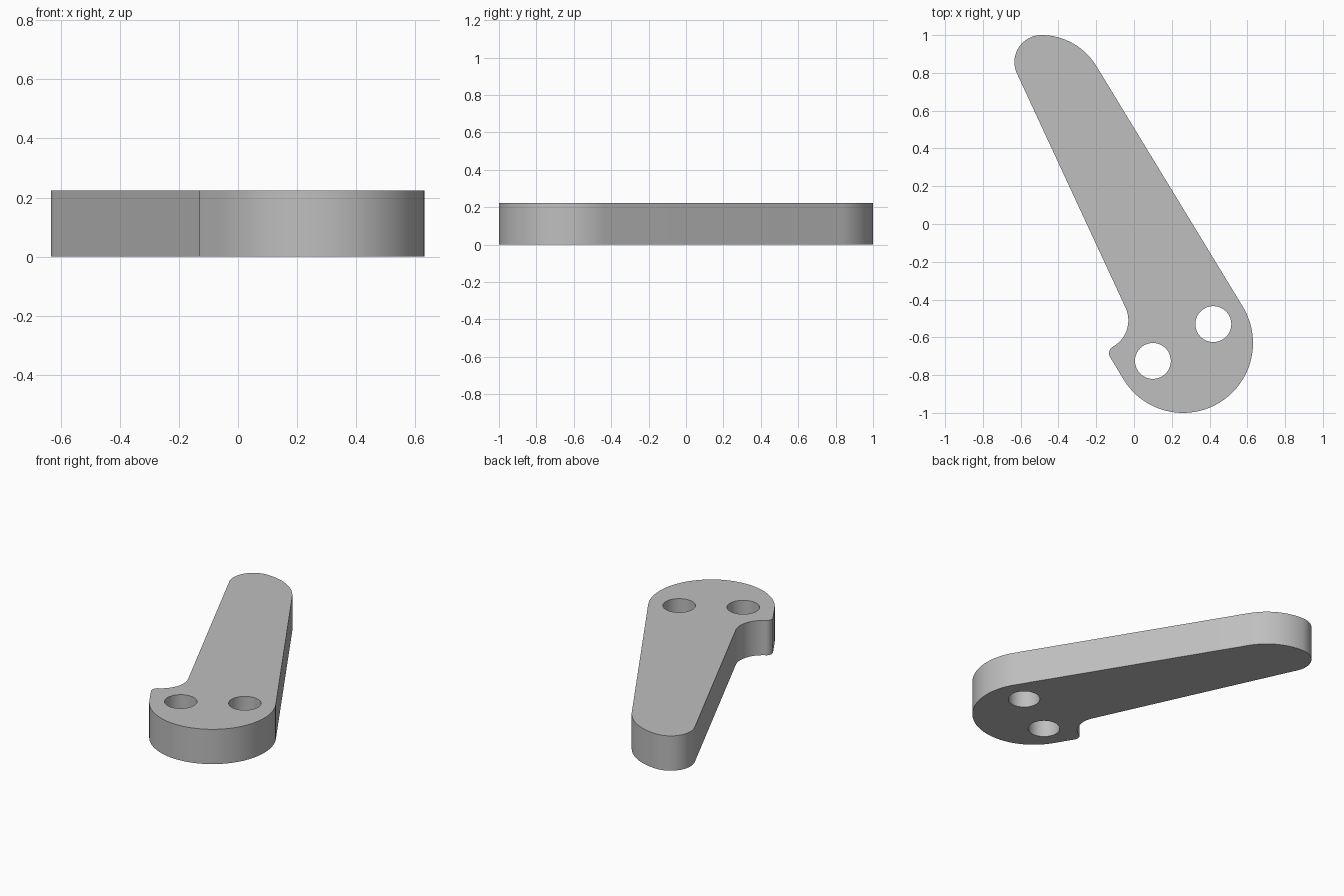
import bpy
import bmesh
from math import cos, sin, radians, ceil
from mathutils import Vector

cube = bpy.data.objects.get("Cube")
if cube:
    bpy.data.objects.remove(cube, do_unlink=True)

THICKNESS = 0.224


def arc(cx, cy, radius, start, end, step=4):
    """Points along an arc, angles in degrees."""
    n = max(6, ceil(abs(end - start) / step))
    angles = [radians(start + (end - start) * i / n) for i in range(n + 1)]
    return [(cx + radius * cos(a), cy + radius * sin(a)) for a in angles]


# Outline: tangent arcs joined by straight edges, counterclockwise
outline = (
    arc(0.26, -0.63, 0.37, -148.5, 31.5)        # round head
    + arc(-0.49, 0.66, 0.34, 31.5, 90)          # broad side of the tip
    + arc(-0.49, 0.857, 0.143, 90, 205)[1:]     # tight side of the tip
    + arc(-0.19, -0.51, 0.16, 25, -60)          # hooked notch
    + arc(-0.092, -0.684, 0.04, 120, 211.5)[1:] # rounded hook point
)

# Two pin holes through the head
holes = [arc(x, y, 0.095, 0, 360)[:-1] for x, y in ((0.10, -0.725), (0.42, -0.53))]

bm = bmesh.new()
edges = []
for loop in [outline] + holes:
    verts = [bm.verts.new((x, y, 0)) for x, y in loop]
    edges += [bm.edges.new((a, b)) for a, b in zip(verts, verts[1:] + verts[:1])]

# Fill the flat face around the holes, then extrude it to a plate
bmesh.ops.triangle_fill(bm, edges=edges, use_beauty=True, use_dissolve=False,
                        normal=Vector((0, 0, 1)))
result = bmesh.ops.extrude_face_region(bm, geom=bm.faces[:], use_keep_orig=True)
top = [g for g in result["geom"] if isinstance(g, bmesh.types.BMVert)]
bmesh.ops.translate(bm, verts=top, vec=(0, 0, THICKNESS))
bmesh.ops.recalc_face_normals(bm, faces=bm.faces[:])

mesh = bpy.data.meshes.new("lever_arm")
bm.to_mesh(mesh)
bm.free()
lever = bpy.data.objects.new("lever_arm", mesh)
bpy.context.collection.objects.link(lever)

# Plain grey finish
grey = bpy.data.materials.new("plain grey")
grey.use_nodes = True
colour = (0.52, 0.52, 0.52, 1)
grey.diffuse_color = colour
grey.node_tree.nodes["Principled BSDF"].inputs["Base Color"].default_value = colour
mesh.materials.append(grey)

# Smooth curved walls, crisp rims
bpy.ops.object.select_all(action="DESELECT")
lever.select_set(True)
bpy.context.view_layer.objects.active = lever
bpy.ops.object.shade_smooth_by_angle(angle=radians(30))
